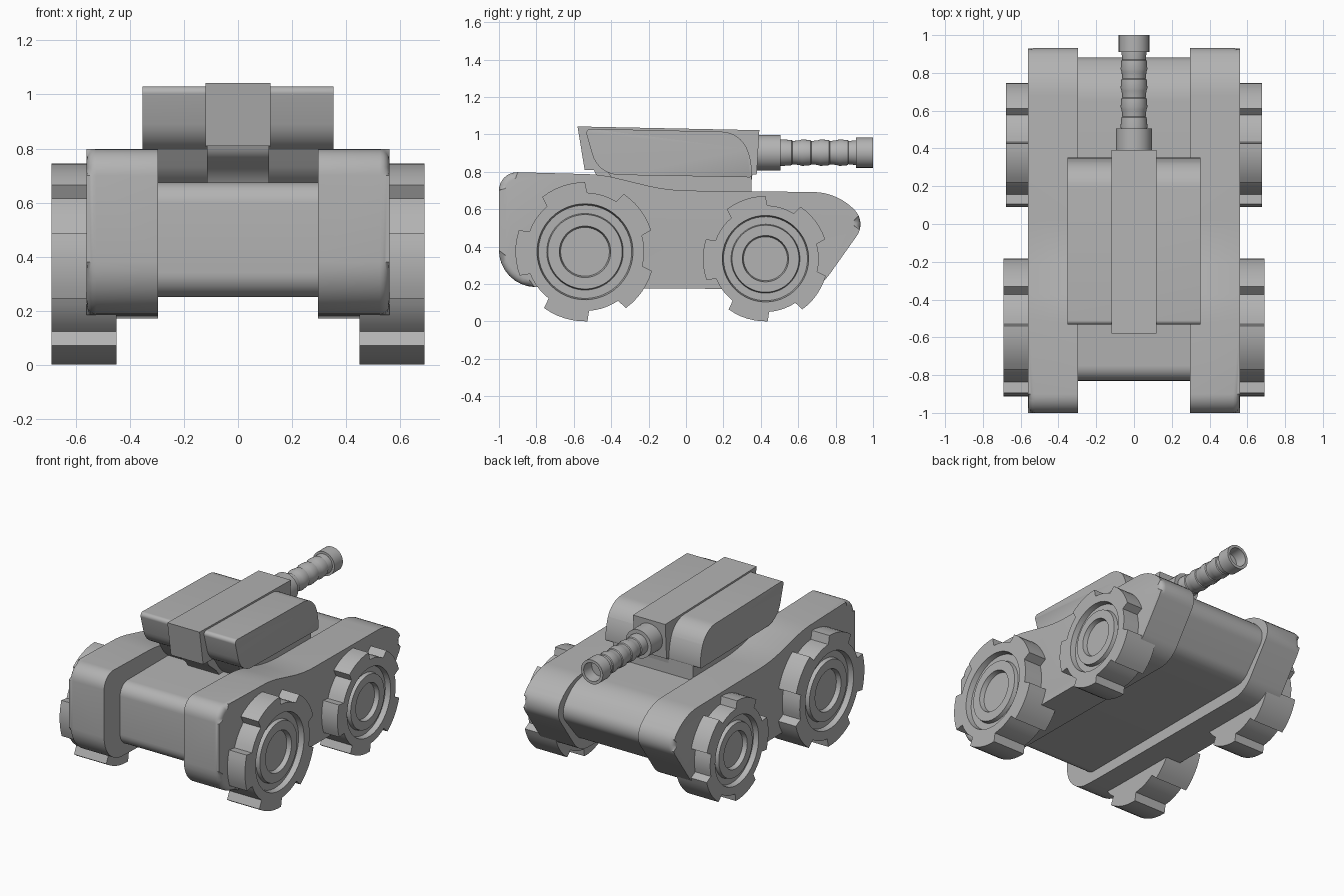
import bpy, bmesh, math
from mathutils import Vector

if "Cube" in bpy.data.objects:
    bpy.data.objects.remove(bpy.data.objects["Cube"])

grey = bpy.data.materials.new("armour grey")
grey.diffuse_color = (0.45, 0.45, 0.45, 1)
grey.use_nodes = True
grey.node_tree.nodes["Principled BSDF"].inputs["Base Color"].default_value = grey.diffuse_color


def finish(bm, name):
    bmesh.ops.recalc_face_normals(bm, faces=bm.faces[:])
    me = bpy.data.meshes.new(name)
    bm.to_mesh(me)
    bm.free()
    me.polygons.foreach_set("use_smooth", [True] * len(me.polygons))
    me.set_sharp_from_angle(angle=math.radians(32))
    me.materials.append(grey)
    ob = bpy.data.objects.new(name, me)
    bpy.context.collection.objects.link(ob)
    return ob


def rounded(corners, steps=8):
    """Outline with circular fillets; corners are (y, z, tangent length)."""
    out, n = [], len(corners)
    for i, (y, z, t) in enumerate(corners):
        c = Vector((y, z))
        if t == 0:
            out.append(c)
            continue
        a = (Vector(corners[i - 1][:2]) - c).normalized()
        b = (Vector(corners[(i + 1) % n][:2]) - c).normalized()
        w = math.sin(a.angle(b) / 2)
        p, q = c + a * t, c + b * t
        for k in range(steps + 1):
            u = k / steps
            k0, k1, k2 = (1 - u) ** 2, 2 * u * (1 - u) * w, u * u
            out.append((p * k0 + c * k1 + q * k2) / (k0 + k1 + k2))
    return out


def slab(name, corners, x0, x1, bevel=0.0, bevel_at=()):
    """Side outline extruded across x, rims at the given x rounded."""
    bm = bmesh.new()
    pts = rounded(corners)
    rings = [[bm.verts.new((x, p.x, p.y)) for p in pts] for x in (x0, x1)]
    for i in range(len(pts)):
        j = (i + 1) % len(pts)
        bm.faces.new((rings[0][i], rings[0][j], rings[1][j], rings[1][i]))
    for r in rings:
        bm.faces.new(r)
    if bevel:
        edges = [e for e in bm.edges if any(
            all(abs(v.co.x - x) < 1e-5 for v in e.verts) for x in bevel_at)]
        bmesh.ops.bevel(bm, geom=edges, offset=bevel, segments=4,
                        profile=0.5, affect='EDGES', clamp_overlap=True)
    return finish(bm, name)


def skin(name, rings):
    """Join rings of points in order and cap both ends."""
    bm = bmesh.new()
    vr = [[bm.verts.new(p) for p in r] for r in rings]
    n = len(rings[0])
    for a, b in zip(vr, vr[1:]):
        for i in range(n):
            j = (i + 1) % n
            bm.faces.new((a[i], a[j], b[j], b[i]))
    bm.faces.new(vr[0])
    bm.faces.new(vr[-1])
    return finish(bm, name)


def wheel(name, side, y, z, R, x_in, x_out):
    # five broad teeth around the tyre
    angles = []
    for t in range(5):
        base = 90 + 72 * t
        angles += [(base + 38 * k / 6, R) for k in range(7)]
        angles += [(base + 40 + 30 * k / 5, R * 0.85) for k in range(6)]
    # (x, radius fraction); None follows the toothed outline
    prof = [(x_in, None), (x_out, None), (x_out, 0.69), (x_out - 0.035, 0.67),
            (x_out - 0.035, 0.55), (x_out - 0.01, 0.535), (x_out - 0.01, 0.37),
            (x_out - 0.04, 0.35)]
    rings = []
    for x, f in prof:
        ring = []
        for deg, ro in angles:
            r = ro if f is None else R * f
            a = math.radians(deg)
            ring.append((side * x, y + r * math.cos(a), z + r * math.sin(a)))
        rings.append(ring)
    skin(name, rings)


def lathe_y(name, prof, z, n=32):
    skin(name, [[(r * math.cos(2 * math.pi * i / n), y,
                  z + r * math.sin(2 * math.pi * i / n)) for i in range(n)]
                for y, r in prof])


# Hull between the side pods
slab("centre_hull", [(-0.83, 0.675, 0.08), (0.77, 0.675, 0.12), (0.91, 0.5, 0.08),
                     (0.70, 0.25, 0.06), (-0.83, 0.25, 0.09)], -0.31, 0.31)

# Side pods and wheels
pod = [(-1.0, 0.80, 0.10), (-0.45, 0.785, 0.08), (-0.1, 0.70, 0.12),
       (0.81, 0.69, 0.13), (0.965, 0.53, 0.09), (0.71, 0.17, 0.10),
       (-0.7, 0.18, 0.05), (-1.0, 0.19, 0.19)]
for side, label in ((1, "right"), (-1, "left")):
    slab(label + "_side_pod", pod, side * 0.297, side * 0.56, 0.035, (side * 0.56,))
    wheel(label + "_front_wheel", side, -0.54, 0.372, 0.372, 0.45, 0.69)
    wheel(label + "_rear_wheel", side, 0.425, 0.335, 0.335, 0.45, 0.677)

# Turret mount
slab("turret_base", [(-0.42, 0.80, 0), (-0.36, 0.71, 0.03), (-0.3, 0.66, 0),
                     (0.35, 0.66, 0), (0.35, 0.80, 0)], -0.297, 0.297)
slab("turret_neck", [(-0.50, 0.83, 0), (-0.48, 0.78, 0.02), (-0.38, 0.70, 0.04),
                     (-0.36, 0.66, 0), (0.34, 0.66, 0), (0.36, 0.83, 0)], -0.115, 0.115)

# Turret body and its raised spine
slab("turret_body", [(-0.54, 1.03, 0.03), (0.29, 1.012, 0.10), (0.352, 0.86, 0.07),
                     (0.352, 0.77, 0.012), (-0.47, 0.785, 0.11)],
     -0.353, 0.353, 0.022, (-0.353, 0.353))
slab("turret_spine", [(-0.58, 1.042, 0), (0.392, 1.022, 0),
                      (0.378, 0.785, 0), (-0.542, 0.81, 0)], -0.12, 0.12)

# Gun barrel with collar, gentle ribs and hollow muzzle
barrel = [(0.36, 0.095), (0.505, 0.095), (0.505, 0.07)]
for k in range(4):
    y = 0.52 + k * 0.1
    barrel += [(y, 0.071), (y + 0.045, 0.067), (y + 0.05, 0.062), (y + 0.085, 0.066)]
barrel += [(0.91, 0.066), (0.91, 0.081), (1.0, 0.081), (1.0, 0.062), (0.92, 0.058)]
lathe_y("gun_barrel", barrel, 0.902)
